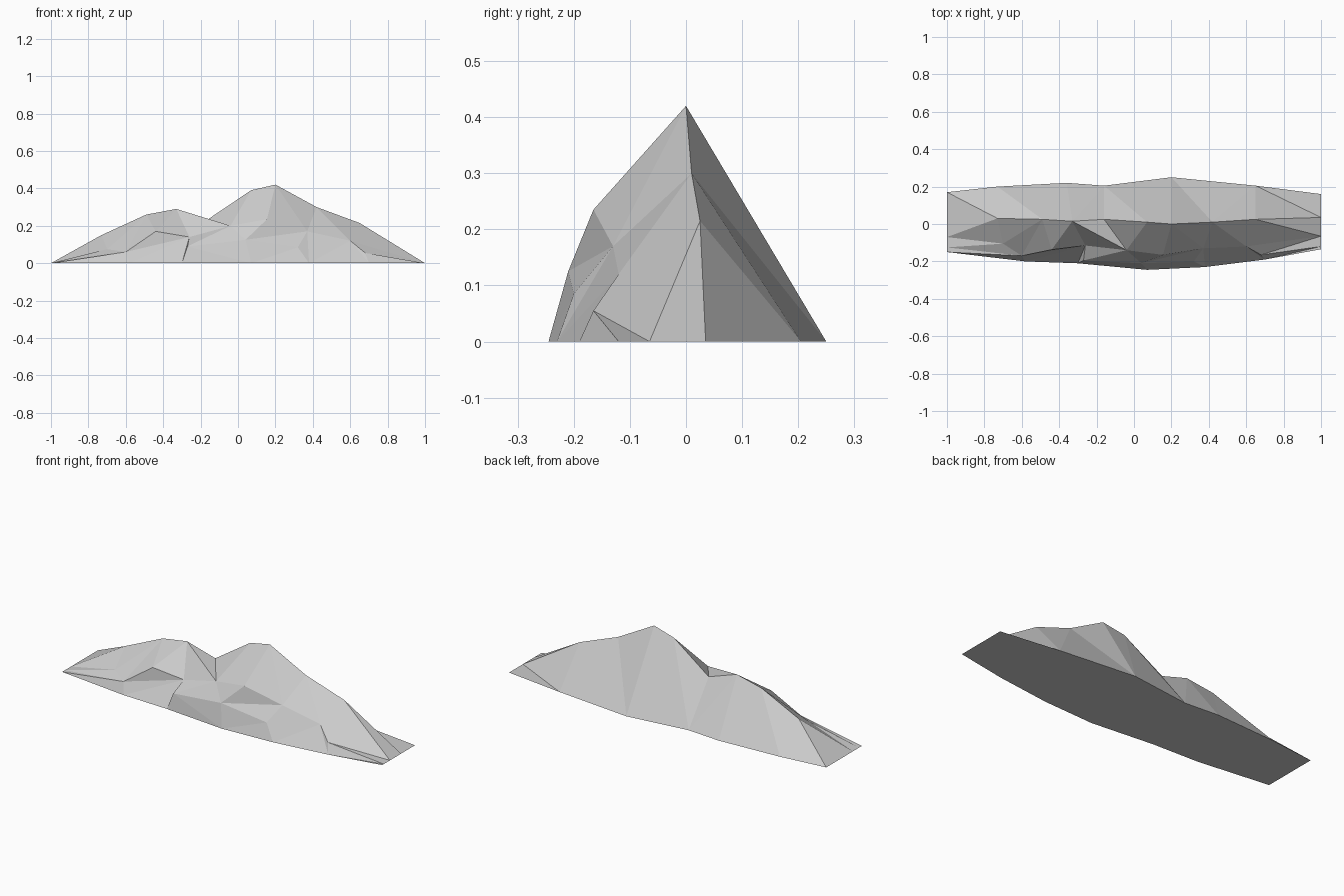
import bpy, bmesh
from mathutils import Vector
from mathutils.geometry import delaunay_2d_cdt

if "Cube" in bpy.data.objects:
    bpy.data.objects.remove(bpy.data.objects["Cube"])

# Foot of the mountain, counter-clockwise from the front left corner
foot = [(-1, -.15), (-.58, -.2), (-.3, -.21), (.07, -.245), (.38, -.23), (.7, -.19),
        (1, -.135), (1, -.12), (1, -.065), (1, .035), (1, .16),
        (.65, .205), (.2, .25), (-.16, .205), (-.36, .22), (-.73, .2),
        (-1, .17), (-1, -.07), (-1, -.125)]
# Ridge line from left to right
ridge = [(-.73, .03, .15), (-.49, .025, .26), (-.33, .015, .29), (-.16, .025, .235),
         (.07, .01, .39), (.2, 0, .42), (.42, .01, .30), (.65, .025, .215)]
# Spurs and hollows on the front slope
slope = {"left_low": (-.7, -.105, .075), "left_spur": (-.6, -.17, .06),
         "left_crag": (-.44, -.137, .17), "left_hollow": (-.26, -.115, .14),
         "left_bulge": (-.27, -.195, .09), "saddle_spur": (-.04, -.14, .20),
         "mid_toe": (.04, -.21, .125), "mid_crag": (.155, -.165, .235),
         "mid_hollow": (.37, -.13, .17), "mid_low": (.32, -.2, .085),
         "right_face": (.6, -.12, .12), "right_spur": (.68, -.165, .055)}

points = [(x, y, 0) for x, y in foot] + ridge + list(slope.values())
n, r = len(foot), len(foot)
s = {name: n + len(ridge) + i for i, name in enumerate(slope)}

# Creases that the facets must follow
edges = [(i, (i + 1) % n) for i in range(n)]
edges += [(r + i, r + i + 1) for i in range(len(ridge) - 1)]
edges += [(r, 16), (r, 17), (r, 15), (r + 1, 14), (r + 2, 14), (r + 3, 13), (r + 4, 12),
          (r + 5, 12), (r + 6, 11), (r + 7, 11), (r + 7, 9), (9, 11),
          (r + 2, s["saddle_spur"]), (r + 2, s["left_hollow"]),
          (s["left_hollow"], s["saddle_spur"]), (r + 4, s["saddle_spur"]),
          (s["left_spur"], s["left_crag"]), (s["left_crag"], s["left_hollow"]),
          (s["left_spur"], s["left_hollow"]), (18, s["left_low"]), (18, s["left_spur"]),
          (s["mid_toe"], s["mid_crag"]), (s["mid_crag"], s["mid_hollow"]),
          (s["mid_toe"], s["mid_hollow"]), (s["mid_crag"], r + 5),
          (s["mid_hollow"], r + 5), (s["right_spur"], 8), (s["right_spur"], 7),
          (s["right_face"], r + 7), (s["right_face"], 8)]

flat, _, tris, origin, _, _ = delaunay_2d_cdt(
    [Vector(p[:2]) for p in points], edges, [list(range(n))], 1, 1e-5)

bm = bmesh.new()
verts = [bm.verts.new((v.x, v.y, points[o[0]][2] if o else 0.1))
         for v, o in zip(flat, origin)]
for t in tris:
    bm.faces.new([verts[i] for i in t])

# Underside
where = {o: i for i, group in enumerate(origin) for o in group}
bm.faces.new([verts[where[i]] for i in reversed(range(n))])
bm.normal_update()

mesh = bpy.data.meshes.new("mountain_ridge")
bm.to_mesh(mesh)
bm.free()
rock = bpy.data.materials.new("rock_grey")
rock.diffuse_color = (.6, .6, .6, 1)
rock.use_nodes = True
rock.node_tree.nodes["Principled BSDF"].inputs["Base Color"].default_value = rock.diffuse_color
mesh.materials.append(rock)
bpy.context.collection.objects.link(bpy.data.objects.new("mountain_ridge", mesh))
